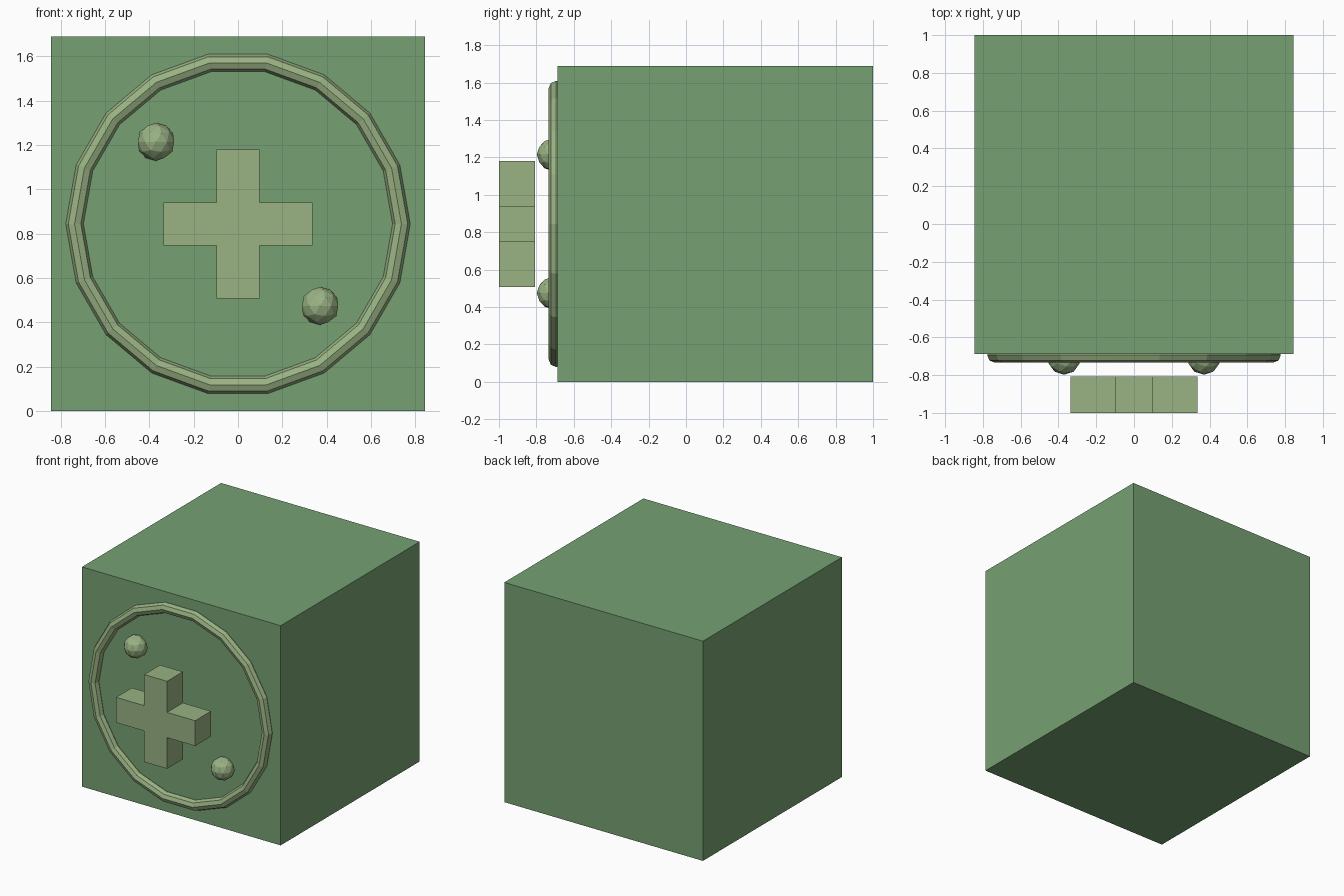
import bpy, bmesh
from math import radians
from mathutils import Matrix, Vector

if "Cube" in bpy.data.objects:
    bpy.data.objects.remove(bpy.data.objects["Cube"])

HALF = 0.844          # half the cube's edge
CZ = HALF             # height of the face's centre


def material(name, rgb):
    m = bpy.data.materials.new(name)
    m.diffuse_color = (*rgb, 1)
    m.use_nodes = True
    m.node_tree.nodes["Principled BSDF"].inputs["Base Color"].default_value = m.diffuse_color
    return m


body_green = material("body_green", (0.18, 0.356, 0.168))
trim_green = material("trim_green", (0.319, 0.445, 0.227))


def finish(name, mat):
    ob = bpy.context.object
    ob.name = name
    ob.data.materials.append(mat)
    return ob


# Cube body
bpy.ops.mesh.primitive_cube_add(size=2 * HALF, location=(0, 1 - HALF, CZ))
finish("body", body_green)

# Faceted ring half sunk into the front face
bpy.ops.mesh.primitive_torus_add(major_segments=18, minor_segments=8,
                                 major_radius=0.737, minor_radius=0.04,
                                 location=(0, -0.694, CZ),
                                 rotation=(radians(90), 0, 0))
finish("front_ring", trim_green)

# Two diagonal studs
for side, name in ((-1, "upper_stud"), (1, "lower_stud")):
    bpy.ops.mesh.primitive_ico_sphere_add(subdivisions=2, radius=0.086,
                                          location=(0.37 * side, -0.712, CZ - 0.37 * side))
    finish(name, trim_green)

# Plus-shaped block in front of the face: one arm tip turned four times
A, W = 0.336, 0.097
Y0, Y1 = -1.0, -0.808
bm = bmesh.new()
outline = []
for k in range(4):
    turn = Matrix.Rotation(radians(-90 * k), 3, 'Y')
    for x, z in ((A, -W), (A, W), (W, W)):
        outline.append(bm.verts.new(turn @ Vector((x, 0, z)) + Vector((0, Y0, CZ))))
face = bm.faces.new(outline)
ext = bmesh.ops.extrude_face_region(bm, geom=[face], use_keep_orig=True)
bmesh.ops.translate(bm, vec=(0, Y1 - Y0, 0),
                    verts=[g for g in ext["geom"] if isinstance(g, bmesh.types.BMVert)])
bmesh.ops.recalc_face_normals(bm, faces=bm.faces)
mesh = bpy.data.meshes.new("plus_block")
bm.to_mesh(mesh)
bm.free()
plus = bpy.data.objects.new("plus_block", mesh)
plus.data.materials.append(trim_green)
bpy.context.collection.objects.link(plus)
